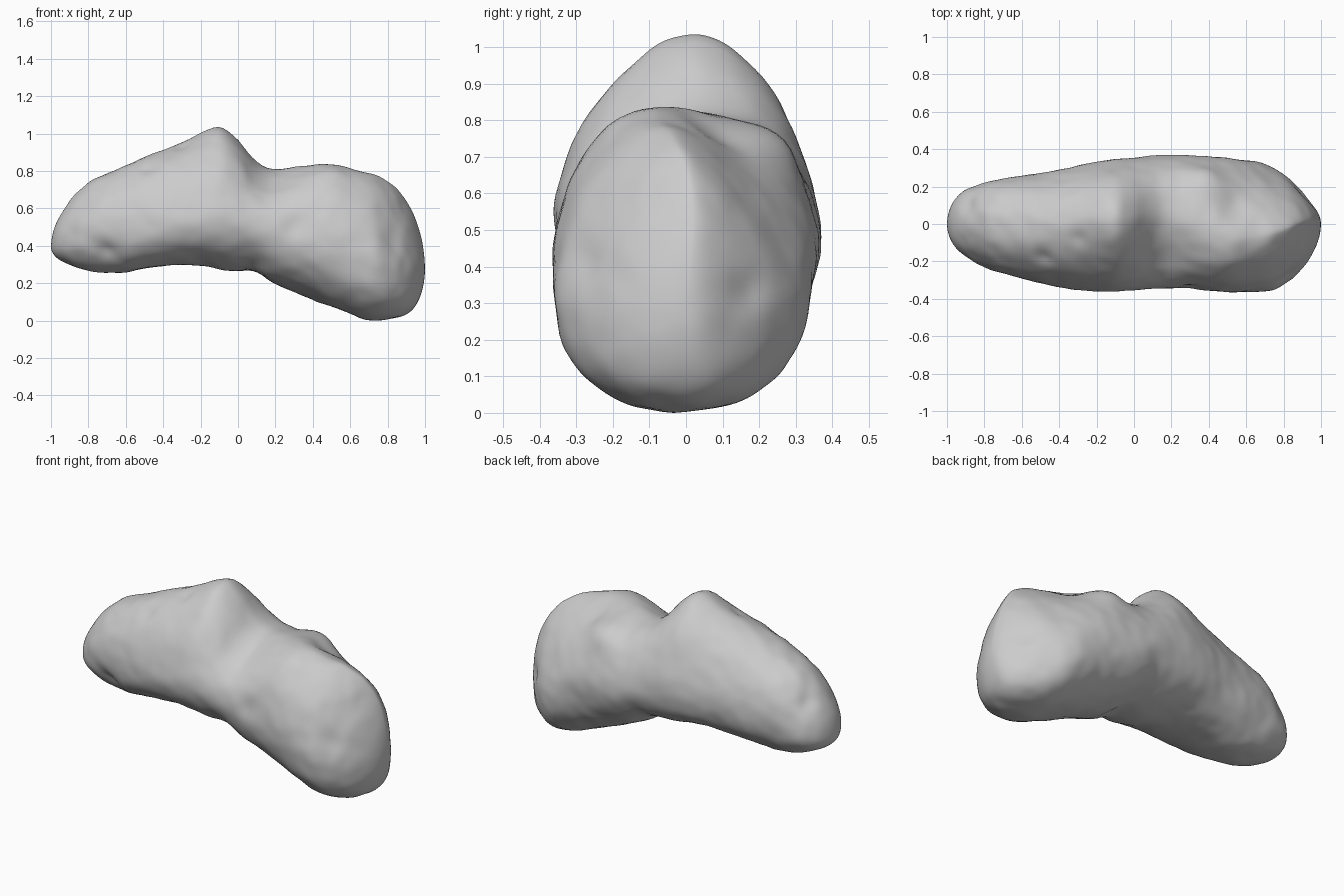
import bpy
import bmesh
import math
from mathutils import Vector, noise

cube = bpy.data.objects.get("Cube")
if cube:
    bpy.data.objects.remove(cube, do_unlink=True)

# Cross-sections along the length:
# x, underside z, top z, front y, back y, widest z, crest lean
SECTIONS = [
    (-1, .39, .39, 0, 0, .39, 0),
    (-.95, .32, .56, -.13, .14, .42, 0),
    (-.8, .265, .74, -.23, .22, .47, 0),
    (-.64, .25, .81, -.285, .25, .5, 0),
    (-.4, .288, .91, -.335, .29, .52, 0),
    (-.2, .29, 1.0, -.355, .335, .54, .02),
    (-.09, .27, 1.04, -.36, .35, .54, .02),
    (0, .262, .96, -.35, .355, .53, .02),
    (.1, .26, .845, -.345, .365, .5, .03),
    (.2, .19, .81, -.345, .37, .47, .03),
    (.48, .08, .84, -.36, .355, .42, -.06),
    (.65, .015, .805, -.365, .335, .35, -.07),
    (.75, .002, .775, -.35, .3, .31, -.05),
    (.88, .02, .675, -.26, .195, .28, 0),
    (.95, .075, .54, -.165, .11, .27, .02),
    (1, .27, .27, 0, 0, .27, 0),
]

# Roundness of the section: x, upper power, lower power (above 1 is peaked)
ROUNDNESS = [(-1, .95, .9), (-.5, 1, .9), (-.09, 1.16, .95), (.2, 1, 1),
             (.48, 1.06, .93), (.62, 1.2, .87), (.78, 1.32, .83), (1, 1.2, .83)]

# Pits and bumps: centre, radius, depth (negative depth is a bump)
DENTS = [
    ((.54, .09, .79), .13, .03),
    ((.2, -.13, .75), .2, .025),
    ((.12, -.24, .64), .18, .015),
    ((.38, .24, .73), .15, -.04),
    ((.3, -.32, .5), .08, .022),
    ((.82, -.26, .42), .08, .015),
    ((.9, .16, .33), .09, .02),
    ((-.7, -.24, .36), .1, .025),
    ((-.48, -.17, .8), .07, .02),
    ((-.3, -.08, .93), .06, .015),
    ((-.88, .09, .6), .08, .02),
    ((.12, -.15, .25), .09, -.015),
]

RINGS, SIDES = 120, 96


def angle_of(x):
    return math.acos(-x)


def sample(table, t, col):
    """Smooth interpolation of one column of a table."""
    keys = [angle_of(row[0]) for row in table]
    last = len(keys) - 1

    def slope(i):
        a, b = max(i - 1, 0), min(i + 1, last)
        return (table[b][col] - table[a][col]) / (keys[b] - keys[a])

    i = 0
    while i < last - 1 and t > keys[i + 1]:
        i += 1
    h = keys[i + 1] - keys[i]
    u = (t - keys[i]) / h
    p, q = table[i][col], table[i + 1][col]
    m, n = slope(i) * h, slope(i + 1) * h
    c = 3 * (q - p) - 2 * m - n
    d = 2 * (p - q) + m + n
    return p + u * (m + u * (c + u * d))


def rounded(v, power):
    return math.copysign(abs(v) ** power, v)


def ring_points(t):
    low, high, front, back, mid, lean = (sample(SECTIONS, t, c) for c in range(1, 7))
    upper, lower = (sample(ROUNDNESS, t, c) for c in (1, 2))
    for j in range(SIDES):
        a = math.tau * j / SIDES
        s, c = math.sin(a), math.cos(a)
        # Blend the two roundness values across the widest line
        blend = min(max(s / .6 + .5, 0), 1)
        power = lower + (upper - lower) * blend
        y = (back if c > 0 else -front) * rounded(c, power) + lean * max(s, 0) ** 2
        z = mid + ((high - mid) if s > 0 else (mid - low)) * rounded(s, power)
        yield Vector((-math.cos(t), y, z))


# Lofted body with a pole at each end
bm = bmesh.new()
rings = [[bm.verts.new(p) for p in ring_points(math.pi * i / RINGS)]
         for i in range(1, RINGS)]
tail = bm.verts.new((-1, 0, SECTIONS[0][1]))
head = bm.verts.new((1, 0, SECTIONS[-1][1]))
for j in range(SIDES):
    k = (j + 1) % SIDES
    bm.faces.new((tail, rings[0][k], rings[0][j]))
    bm.faces.new((head, rings[-1][j], rings[-1][k]))
    for r, s in zip(rings, rings[1:]):
        bm.faces.new((r[j], r[k], s[k], s[j]))
bmesh.ops.recalc_face_normals(bm, faces=bm.faces)
for _ in range(5):
    bmesh.ops.smooth_vert(bm, verts=bm.verts, factor=.5,
                          use_axis_x=True, use_axis_y=True, use_axis_z=True)
bm.normal_update()

# Pits, bumps and gentle surface roughness, fading out at both tips
moves = []
for v in bm.verts:
    push = .008 * noise.noise(v.co * 5) + .004 * noise.noise(v.co * 13)
    for centre, radius, depth in DENTS:
        f = (v.co - Vector(centre)).length / radius
        push -= depth * math.exp(-2 * f * f)
    moves.append(v.normal * push * min(1, 8 * (1.01 - abs(v.co.x))))
for v, move in zip(bm.verts, moves):
    v.co += move

# Settle on the ground
floor = min(v.co.z for v in bm.verts)
bmesh.ops.translate(bm, verts=bm.verts, vec=(0, 0, -floor))

mesh = bpy.data.meshes.new("asteroid_body")
bm.to_mesh(mesh)
bm.free()
body = bpy.data.objects.new("asteroid_body", mesh)
bpy.context.collection.objects.link(body)

# Plain grey stone
stone = bpy.data.materials.new("grey_stone")
stone.use_nodes = True
grey = (.6, .6, .6, 1)
stone.diffuse_color = grey
stone.node_tree.nodes["Principled BSDF"].inputs["Base Color"].default_value = grey
mesh.materials.append(stone)

bpy.ops.object.select_all(action='DESELECT')
body.select_set(True)
bpy.context.view_layer.objects.active = body
bpy.ops.object.shade_smooth_by_angle(angle=math.radians(60))
